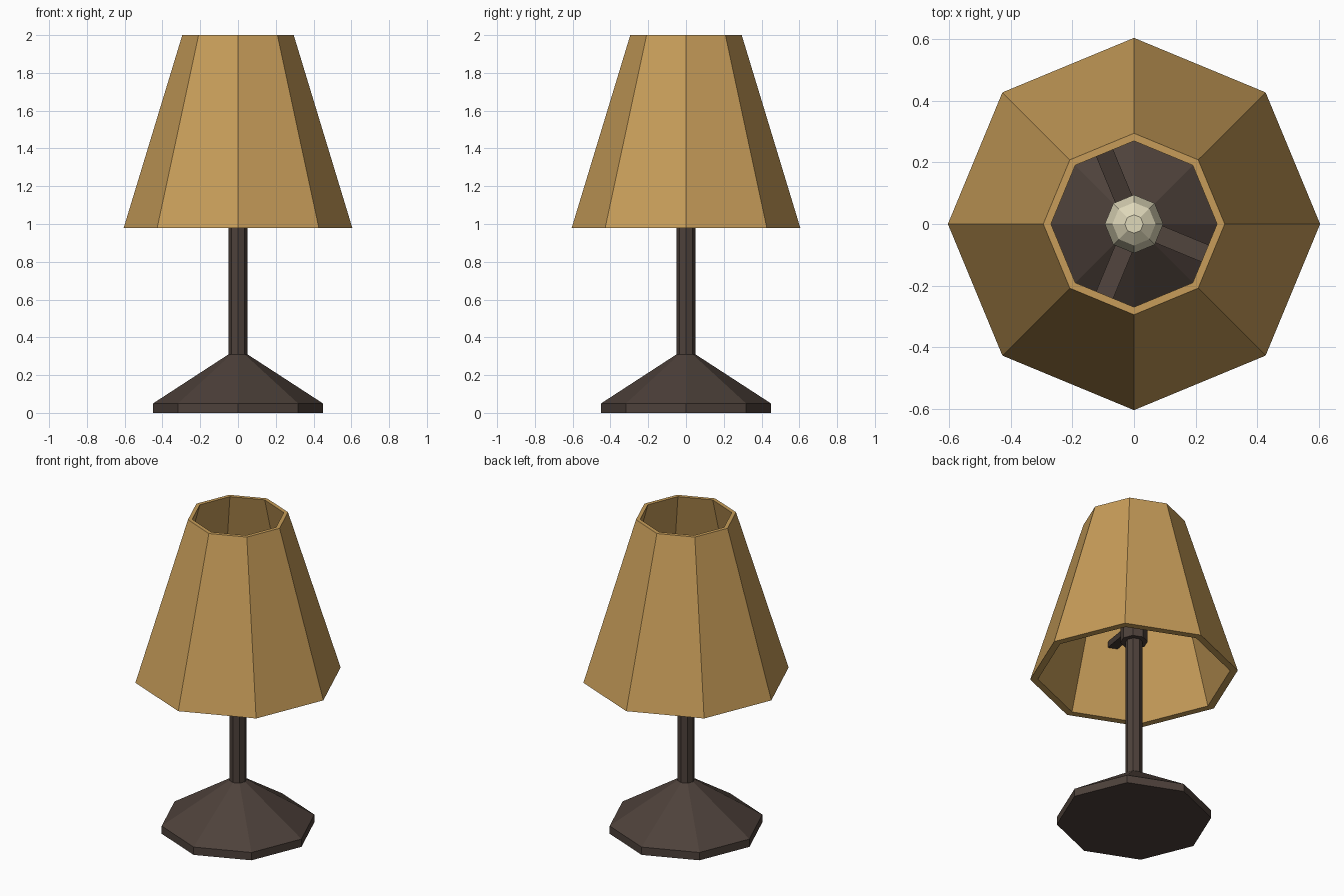
import bpy
import math
from mathutils import Vector

cube = bpy.data.objects.get("Cube")
if cube:
    bpy.data.objects.remove(cube, do_unlink=True)

SIDES = 8


def material(name, rgb):
    mat = bpy.data.materials.new(name)
    mat.use_nodes = True
    mat.diffuse_color = (*rgb, 1)
    mat.node_tree.nodes["Principled BSDF"].inputs["Base Color"].default_value = (*rgb, 1)
    return mat


def add_mesh(name, verts, faces, mat):
    mesh = bpy.data.meshes.new(name)
    mesh.from_pydata(verts, [], faces)
    mesh.materials.append(mat)
    obj = bpy.data.objects.new(name, mesh)
    bpy.context.collection.objects.link(obj)
    return obj


def lathe(name, profile, mat, closed=False):
    """Spin (radius, height) points, listed upward on the outside, about z."""
    verts = []
    for r, z in profile:
        for i in range(SIDES):
            a = math.tau * i / SIDES
            verts.append((r * math.cos(a), r * math.sin(a), z))
    n = len(profile)
    faces = []
    for k in range(n if closed else n - 1):
        low, high = k * SIDES, (k + 1) % n * SIDES
        for i in range(SIDES):
            j = (i + 1) % SIDES
            faces.append((low + i, low + j, high + j, high + i))
    if not closed:
        faces.append(tuple(reversed(range(SIDES))))
        faces.append(tuple(range((n - 1) * SIDES, n * SIDES)))
    return add_mesh(name, verts, faces, mat)


def strut(name, angle, mat, inner=(0.05, 1.31), outer=(0.43, 1.41), width=0.06, depth=0.04):
    """Square bar rising from the socket to the shade."""
    out = Vector((math.cos(angle), math.sin(angle), 0))
    side = Vector((-out.y, out.x, 0)) * width / 2
    up = Vector((0, 0, depth / 2))
    verts = []
    for r, z in (inner, outer):
        centre = out * r + Vector((0, 0, z))
        verts += [centre - side - up, centre + side - up, centre + side + up, centre - side + up]
    faces = [(3, 2, 1, 0), (4, 5, 6, 7)]
    faces += [(i, (i + 1) % 4, (i + 1) % 4 + 4, i + 4) for i in range(4)]
    bar = add_mesh(name, verts, faces, mat)
    return bar


dark_wood = material("dark brown", (0.075, 0.053, 0.043))
fabric = material("tan fabric", (0.57, 0.335, 0.1))
glass = material("cream glass", (0.74, 0.69, 0.49))

# Foot, pole and socket
lathe("base", [(0.45, 0), (0.45, 0.05), (0.05, 0.31)], dark_wood)
lathe("pole", [(0.05, 0.3), (0.05, 1.25)], dark_wood)
lathe("socket", [(0.08, 1.2), (0.08, 1.4)], dark_wood)

# Hollow shade with thick walls
lathe("shade", [(0.605, 0.98), (0.295, 2), (0.27, 2), (0.56, 0.98)], fabric, closed=True)

# Three struts holding the shade
for label, degrees in (("back", 112.5), ("front", 247.5), ("left", 337.5)):
    strut(label + "_strut", math.radians(degrees), dark_wood)

# Faceted bulb
lathe("bulb", [(0.06, 1.39), (0.095, 1.46), (0.095, 1.51), (0.07, 1.58), (0.03, 1.61)], glass)
